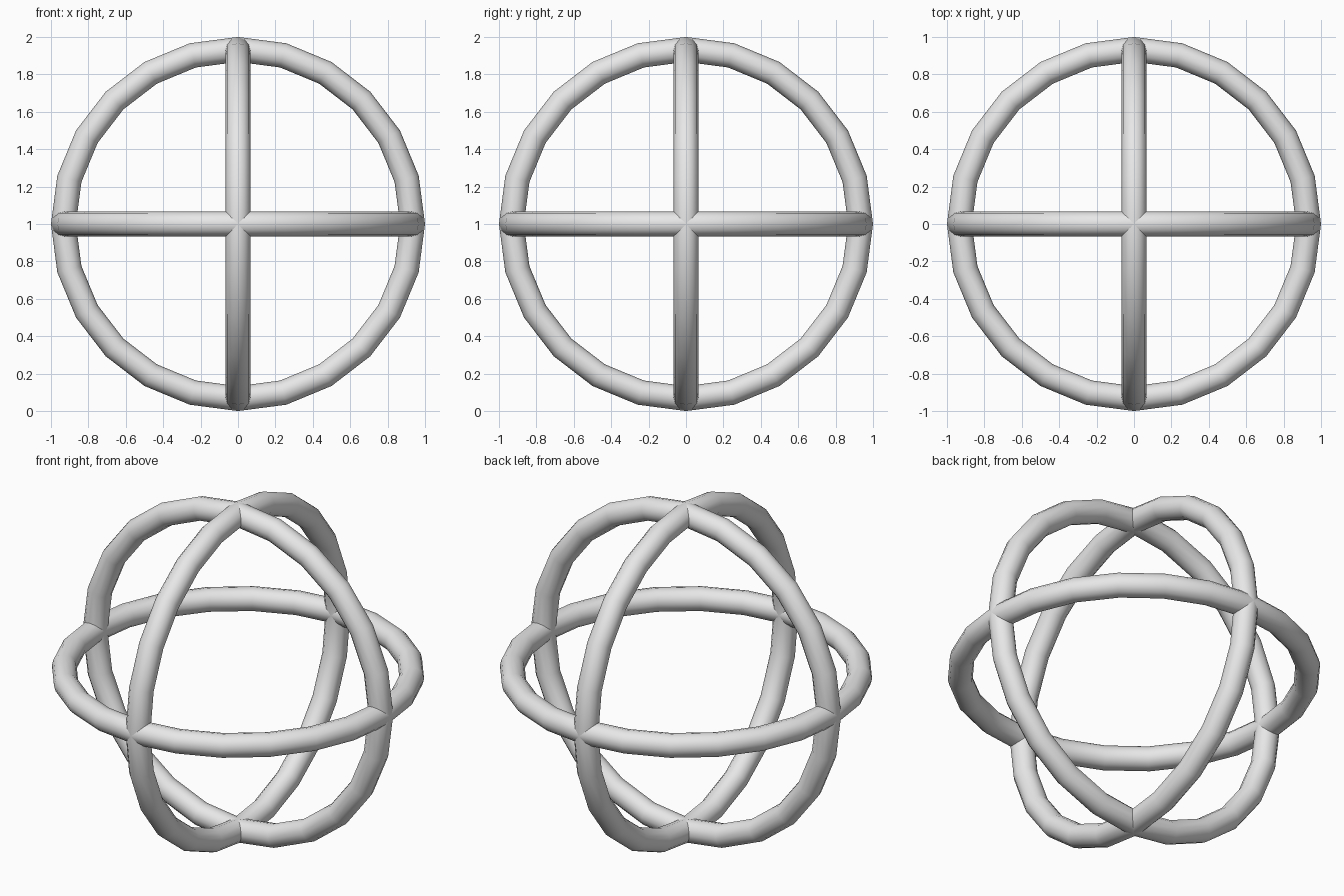
import bpy
import math

if "Cube" in bpy.data.objects:
    bpy.data.objects.remove(bpy.data.objects["Cube"])

MINOR = 1 / 15          # tube radius
MAJOR = 1 - MINOR       # ring radius, so the outer edge is at 1

grey = bpy.data.materials.new("light grey")
grey.diffuse_color = (0.8, 0.8, 0.8, 1)
grey.use_nodes = True
grey.node_tree.nodes["Principled BSDF"].inputs["Base Color"].default_value = grey.diffuse_color


def ring(name, rotation):
    bpy.ops.mesh.primitive_torus_add(
        major_segments=24, minor_segments=12,
        major_radius=MAJOR, minor_radius=MINOR,
        location=(0, 0, 1), rotation=rotation)
    obj = bpy.context.object
    obj.name = name
    obj.data.materials.append(grey)
    bpy.ops.object.shade_smooth()


# three identical rings crossing at right angles
ring("level_ring", (0, 0, 0))
ring("front_ring", (math.pi / 2, 0, 0))
ring("side_ring", (0, math.pi / 2, 0))
